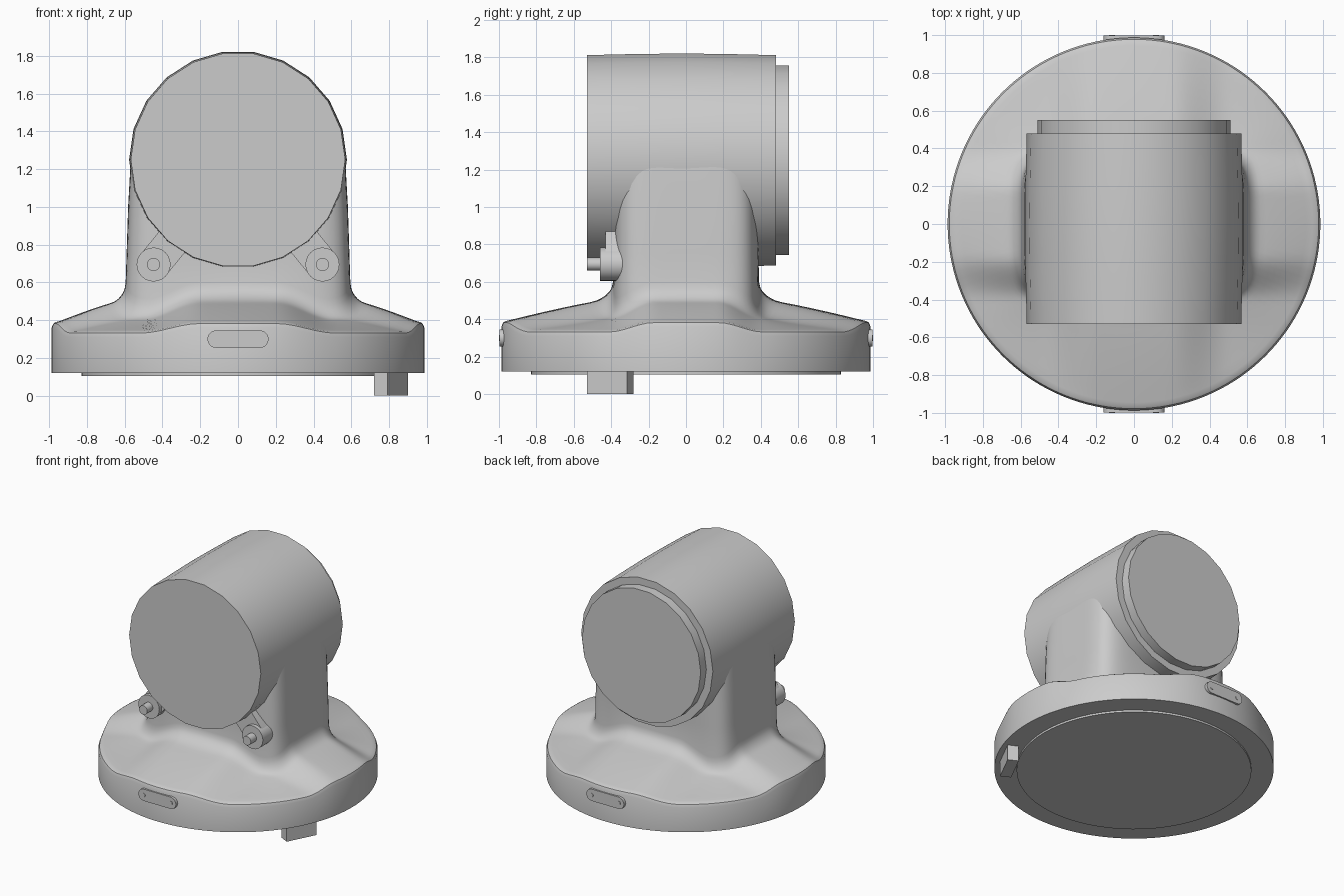
import bpy, bmesh, math
from mathutils import Matrix

if "Cube" in bpy.data.objects:
    bpy.data.objects.remove(bpy.data.objects["Cube"])

R = 0.987


def finish(name, bm, angle=35):
    bmesh.ops.recalc_face_normals(bm, faces=bm.faces)
    me = bpy.data.meshes.new(name)
    bm.to_mesh(me)
    bm.free()
    ob = bpy.data.objects.new(name, me)
    bpy.context.collection.objects.link(ob)
    bpy.ops.object.select_all(action='DESELECT')
    ob.select_set(True)
    bpy.context.view_layer.objects.active = ob
    bpy.ops.object.shade_smooth_by_angle(angle=math.radians(angle))
    return ob


def loft(name, rings):
    bm = bmesh.new()
    loops = [[bm.verts.new(p) for p in ring] for ring in rings]
    for a, b in zip(loops, loops[1:]):
        n = len(a)
        for i in range(n):
            bm.faces.new((a[i], a[(i + 1) % n], b[(i + 1) % n], b[i]))
    bm.faces.new(loops[0])
    bm.faces.new(loops[-1])
    return finish(name, bm)


def circle(cx, cz, r, n, phase=0.0):
    return [(cx + r * math.cos(math.tau * i / n + phase),
             cz + r * math.sin(math.tau * i / n + phase)) for i in range(n)]


def slot(cx, cz, dx, dz, r, n=10):
    """Stadium outline from (cx, cz) to (cx+dx, cz+dz)."""
    a = math.atan2(dz, dx)
    arc = lambda x, z, s: [(x + r * math.cos(s + math.pi * i / n),
                            z + r * math.sin(s + math.pi * i / n)) for i in range(n + 1)]
    return arc(cx + dx, cz + dz, a - math.pi / 2) + arc(cx, cz, a + math.pi / 2)


def prism(name, outline, y0, y1):
    return loft(name, [[(x, y, z) for x, z in outline] for y in (y0, y1)])


def fade(v, a, b):
    t = min(max((v - a) / (b - a), 0), 1)
    return 1 - t * t * (3 - 2 * t)


# Base and neck: one skin, with four raised arms blending into the neck
N = 144
angles = [math.tau * i / N for i in range(N)]


def neck_radius(a, hx, hy):
    return ((abs(math.cos(a)) / hx) ** 6 + (abs(math.sin(a)) / hy) ** 6) ** (-1 / 6)


def surface(x, y, t):
    w = max(fade(abs(x), 0.2, 0.5), fade(abs(y), 0.17, 0.4))
    high = 0.395 + 0.115 * (1 - t ** 1.2)
    low = 0.345 + 0.075 * (1 - t)
    k = max(0, 1 - t / 0.22)
    return low + (high - low) * w + 0.09 * (1 - math.sqrt(1 - k * k))


def ring(f):
    return [f(a, math.cos(a), math.sin(a)) for a in angles]


def rim(r, drop):
    return ring(lambda a, c, s: (r * c, r * s, surface(0.95 * c, 0.95 * s, 1) - drop))


def top(t):
    def f(a, c, s):
        rn = neck_radius(a, 0.595, 0.39)
        r = rn + t * (0.945 - rn)
        return (r * c, r * s, surface(r * c, r * s, t))
    return ring(f)


def neck(z, hx, hy):
    def f(a, c, s):
        r = neck_radius(a, hx, hy)
        return (r * c, r * s, z)
    return ring(f)


rings = [ring(lambda a, c, s: (R * c, R * s, 0.12)), rim(R, 0.035), rim(0.978, 0.013), rim(0.965, 0.005)]
rings += [top(t) for t in (1, 0.9, 0.8, 0.7, 0.6, 0.5, 0.4, 0.3, 0.22, 0.16, 0.11, 0.07, 0.04, 0.015, 0)]
rings += [neck(0.75, 0.590, 0.388), neck(1.0, 0.582, 0.386), neck(1.25, 0.568, 0.384)]
loft("base_and_neck", rings)

# Bottom plate
bm = bmesh.new()
bmesh.ops.create_cone(bm, cap_ends=True, segments=64, radius1=0.83, radius2=0.83, depth=0.03,
                      matrix=Matrix.Translation((0, 0, 0.12)))
finish("bottom_plate", bm)

# Locating key under the rim
bm = bmesh.new()
bmesh.ops.create_cube(bm, size=1, matrix=Matrix.Translation((0.81, -0.405, 0.07))
                      @ Matrix.Rotation(math.radians(-27), 4, 'Z')
                      @ Matrix.Diagonal((0.08, 0.24, 0.14, 1)))
finish("locating_key", bm)

# Slightly barrelled horizontal drum and its rear cap
half = math.pi / 22 + math.pi / 2
drum = [(-0.53, 0.568), (-0.28, 0.574), (-0.02, 0.577), (0.23, 0.574), (0.48, 0.568)]
loft("drum", [[(x, y, z) for x, z in circle(0, 1.25, r, 22, half)] for y, r in drum])
prism("rear_cap", circle(0, 1.25, 0.512, 22, half), 0.4, 0.55)

# Bracket straps, bosses and pins below the drum
for side, sx in (("left", -1), ("right", 1)):
    x, z = sx * 0.447, 0.695
    prism("bracket_strap_" + side, slot(x, z, -sx * 0.127, 0.155, 0.088), -0.43, -0.33)
    prism("bracket_boss_" + side, circle(x, z, 0.09, 24), -0.46, -0.33)
    prism("bracket_pin_" + side, circle(x, z, 0.035, 16), -0.53, -0.45)

# Side plates with two screws each, front and back
for end, sy in (("front", -1), ("back", 1)):
    prism("rim_plate_" + end, slot(-0.116, 0.3, 0.232, 0, 0.046), sy * 0.94, sy * 0.997)
    for i, x in enumerate((-0.117, 0.117)):
        prism("plate_screw_%s_%d" % (end, i), circle(x, 0.3, 0.016, 12), sy * 0.98, sy * 1.0)
